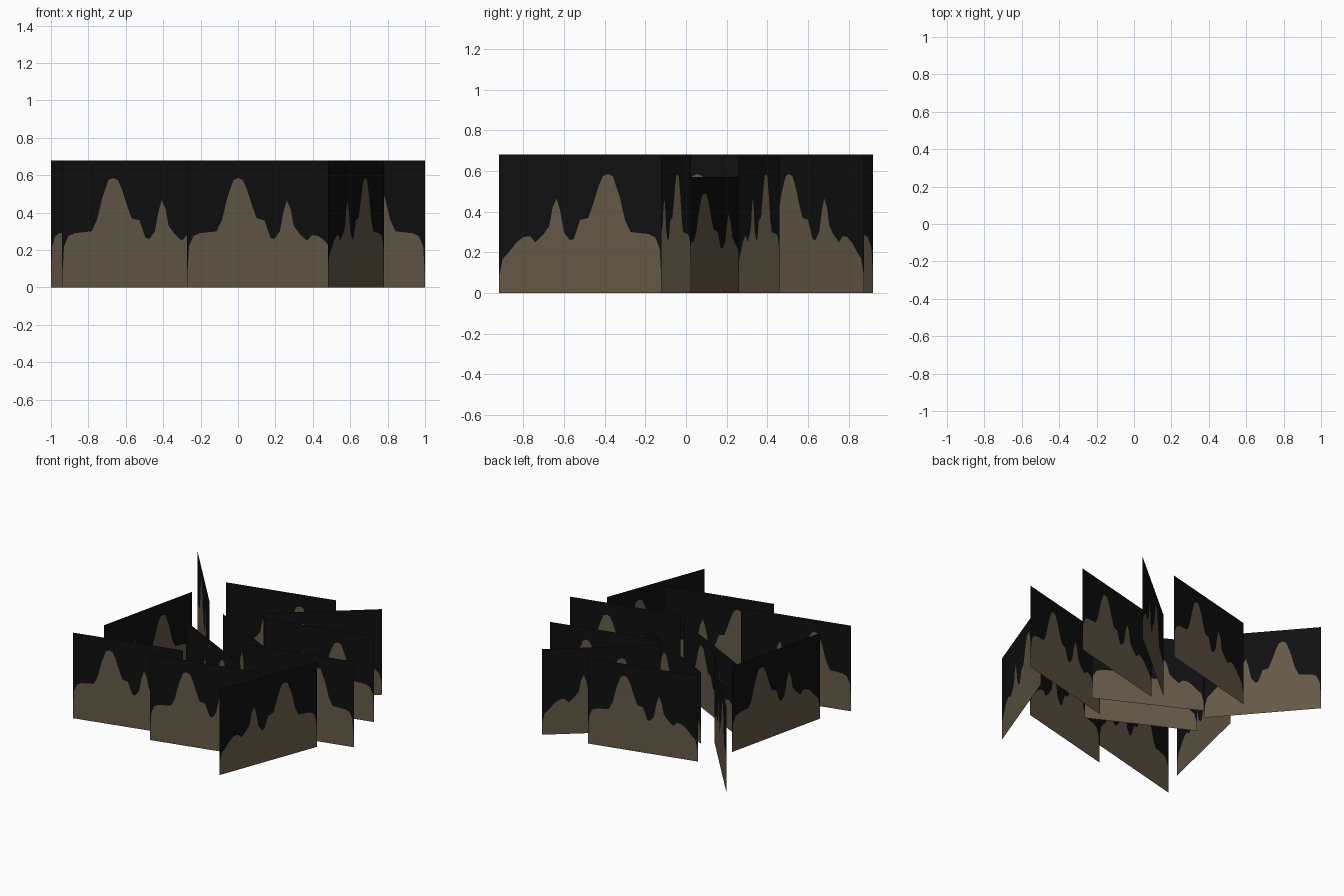
import bpy

HEIGHT = 0.68


def material(name, rgb):
    m = bpy.data.materials.new(name)
    m.diffuse_color = (*rgb, 1.0)
    return m


BROWN = material("earth brown", (0.125, 0.098, 0.062))
BLACK = material("soot black", (0.0048, 0.0048, 0.0048))

# Skyline shared by every card: (fraction along the card, height)
SKYLINE = [
    (0, 0.05), (0.012, 0.22), (0.04, 0.275), (0.08, 0.29), (0.19, 0.30),
    (0.225, 0.36), (0.26, 0.48), (0.30, 0.575), (0.33, 0.585), (0.36, 0.575),
    (0.385, 0.53), (0.42, 0.44), (0.45, 0.37), (0.50, 0.36), (0.54, 0.265),
    (0.565, 0.26), (0.60, 0.30), (0.625, 0.41), (0.645, 0.465), (0.67, 0.42),
    (0.69, 0.33), (0.725, 0.29), (0.775, 0.25), (0.81, 0.28), (0.85, 0.275),
    (0.89, 0.25), (0.94, 0.20), (0.975, 0.17), (1, 0.08),
]

# Cards: name, tall-peak end (x, y), low end (x, y), height factor
CARDS = [
    ("front_left_card", (-0.94, -0.73), (-0.115, -0.525), 1),
    ("front_middle_card", (-0.272, -0.716), (0.554, -0.512), 1),
    ("front_right_card", (0.78, -0.12), (0.48, -0.92), 1),
    ("left_card", (-0.636, 0.33), (-0.828, -0.50), 1),
    ("back_left_card", (-1.0, 0.92), (-0.44, 0.27), 1),
    ("back_card", (0.298, 0.807), (-0.528, 0.604), 1),
    ("back_right_card", (-0.005, 0.325), (0.655, 0.875), 1),
    ("right_rear_card", (0.874, 0.46), (0.048, 0.257), 1),
    ("right_card", (1.0, 0.025), (0.174, -0.178), 1),
    ("short_rear_card", (0.37, -0.035), (-0.375, 0.345), 0.838),
    ("short_front_card", (0.225, -0.29), (-0.52, 0.09), 0.838),
]


def card(name, start, end, factor):
    """Thin upright sheet: brown below the skyline, black above it."""
    verts, faces = [], []
    for t, h in SKYLINE:
        x = start[0] + (end[0] - start[0]) * t
        y = start[1] + (end[1] - start[1]) * t
        verts += [(x, y, z * factor) for z in (0, h, HEIGHT)]
    for i in range(len(SKYLINE) - 1):
        a, b = 3 * i, 3 * i + 3
        faces += [(a, b, b + 1, a + 1), (a + 1, b + 1, b + 2, a + 2)]
    mesh = bpy.data.meshes.new(name)
    mesh.from_pydata(verts, [], faces)
    mesh.materials.append(BROWN)
    mesh.materials.append(BLACK)
    for i, face in enumerate(mesh.polygons):
        face.material_index = i % 2
    mesh.update()
    bpy.context.collection.objects.link(bpy.data.objects.new(name, mesh))


for entry in CARDS:
    card(*entry)
